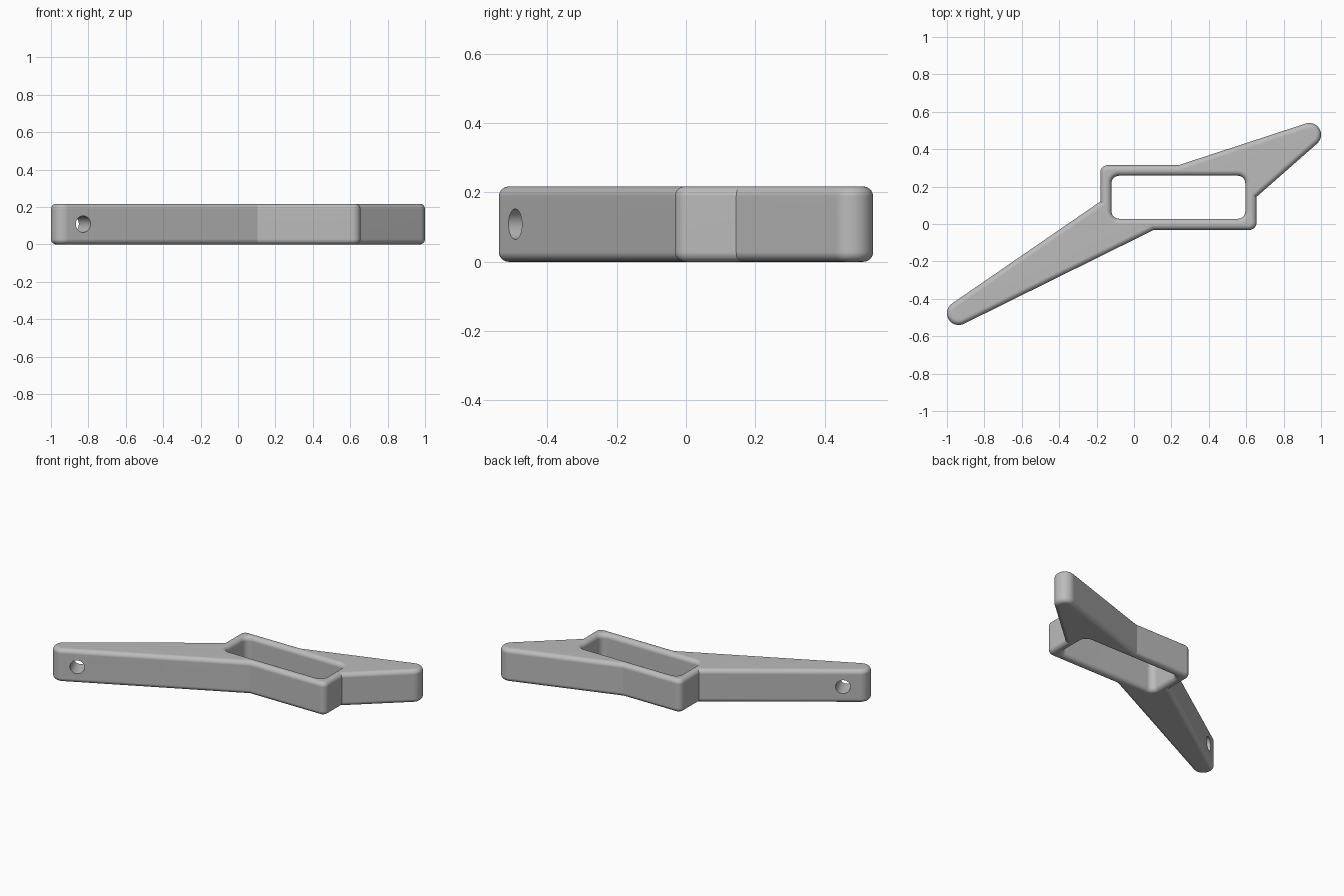
import bpy, bmesh, math
from mathutils import Vector

HEIGHT, ROUND, TIP, CORNER = 0.217, 0.028, 0.063, 0.04

if "Cube" in bpy.data.objects:
    bpy.data.objects.remove(bpy.data.objects["Cube"], do_unlink=True)


def wrap(discs, step=math.radians(9)):
    """Counterclockwise outline tangent to a ring of discs (x, y, radius)."""
    n = len(discs)
    normals = []
    for i, (x, y, r) in enumerate(discs):
        x2, y2, r2 = discs[(i + 1) % n]
        heading = math.atan2(y2 - y, x2 - x)
        normals.append(heading - math.acos((r - r2) / math.hypot(x2 - x, y2 - y)))
    points = []
    for i, (x, y, r) in enumerate(discs):
        if r == 0:
            points.append((x, y))
            continue
        start = normals[i - 1]
        sweep = (normals[i] - start) % math.tau
        count = max(2, math.ceil(sweep / step))
        for k in range(count + 1):
            a = start + sweep * k / count
            points.append((x + r * math.cos(a), y + r * math.sin(a)))
    return points


def add_spline(curve, points):
    spline = curve.splines.new('POLY')
    spline.points.add(len(points) - 1)
    for p, (x, y) in zip(spline.points, points):
        p.co = (x, y, 0, 1)
    spline.use_cyclic_u = True


# Body outline: two tapered arms joined to a rectangular frame
C = CORNER
outline = wrap([
    (-0.937, -0.477, TIP), (0.105, -0.032, 0), (0.655 - C, -0.032 + C, C),
    (0.655, 0.145, 0), (0.937, 0.477, TIP), (0.24, 0.315, 0),
    (-0.18 + C, 0.315 - C, C), (-0.18, 0.12, 0)])

# Window opening in the frame
x0, x1, y0, y1 = -0.12, 0.595, 0.028, 0.258
window = wrap([(x0 + C, y0 + C, C), (x1 - C, y0 + C, C),
               (x1 - C, y1 - C, C), (x0 + C, y1 - C, C)])

# Extrude with rounded rims
curve = bpy.data.curves.new("body_profile", 'CURVE')
curve.dimensions = '2D'
curve.fill_mode = 'BOTH'
curve.extrude = HEIGHT / 2 - ROUND
curve.bevel_depth = ROUND
curve.bevel_resolution = 7
curve.offset = -ROUND
add_spline(curve, outline)
add_spline(curve, window[::-1])
profile = bpy.data.objects.new("body_profile", curve)
bpy.context.collection.objects.link(profile)
bpy.context.view_layer.update()
graph = bpy.context.evaluated_depsgraph_get()
mesh = bpy.data.meshes.new_from_object(profile.evaluated_get(graph))
bpy.data.objects.remove(profile, do_unlink=True)

bm = bmesh.new()
bm.from_mesh(mesh)
bmesh.ops.remove_doubles(bm, verts=bm.verts, dist=0.0003)
bmesh.ops.translate(bm, verts=bm.verts, vec=(0, 0, HEIGHT / 2))
bmesh.ops.recalc_face_normals(bm, faces=bm.faces)
bm.to_mesh(mesh)
bm.free()
body = bpy.data.objects.new("bracket_body", mesh)
bpy.context.collection.objects.link(body)

# Cross hole through the long arm, square to its front face
bpy.ops.mesh.primitive_cylinder_add(
    vertices=40, radius=0.044, depth=0.5, location=(-0.848, -0.45, HEIGHT / 2))
cutter = bpy.context.object
cutter.name = "hole_cutter"
cutter.rotation_euler = Vector((0.43, -0.9, 0)).to_track_quat('Z', 'Y').to_euler()
cutter.hide_render = True
cut = body.modifiers.new("cross_hole", 'BOOLEAN')
cut.operation = 'DIFFERENCE'
cut.solver = 'EXACT'
cut.object = cutter
bpy.context.view_layer.update()
graph = bpy.context.evaluated_depsgraph_get()
cut_mesh = bpy.data.meshes.new_from_object(body.evaluated_get(graph))
body.modifiers.clear()
body.data = cut_mesh
bpy.data.objects.remove(cutter, do_unlink=True)

# Single grey material
grey = bpy.data.materials.new("plain_grey")
grey.use_nodes = True
colour = (0.5, 0.5, 0.5, 1)
grey.diffuse_color = colour
grey.node_tree.nodes["Principled BSDF"].inputs["Base Color"].default_value = colour
cut_mesh.materials.clear()
cut_mesh.materials.append(grey)
for poly in cut_mesh.polygons:
    poly.material_index = 0

# Smooth rims, crisp bends between the flat walls
cut_mesh.shade_smooth()
cut_mesh.set_sharp_from_angle(angle=math.radians(13))
weighted = body.modifiers.new("flat_caps", 'WEIGHTED_NORMAL')
weighted.keep_sharp = True
